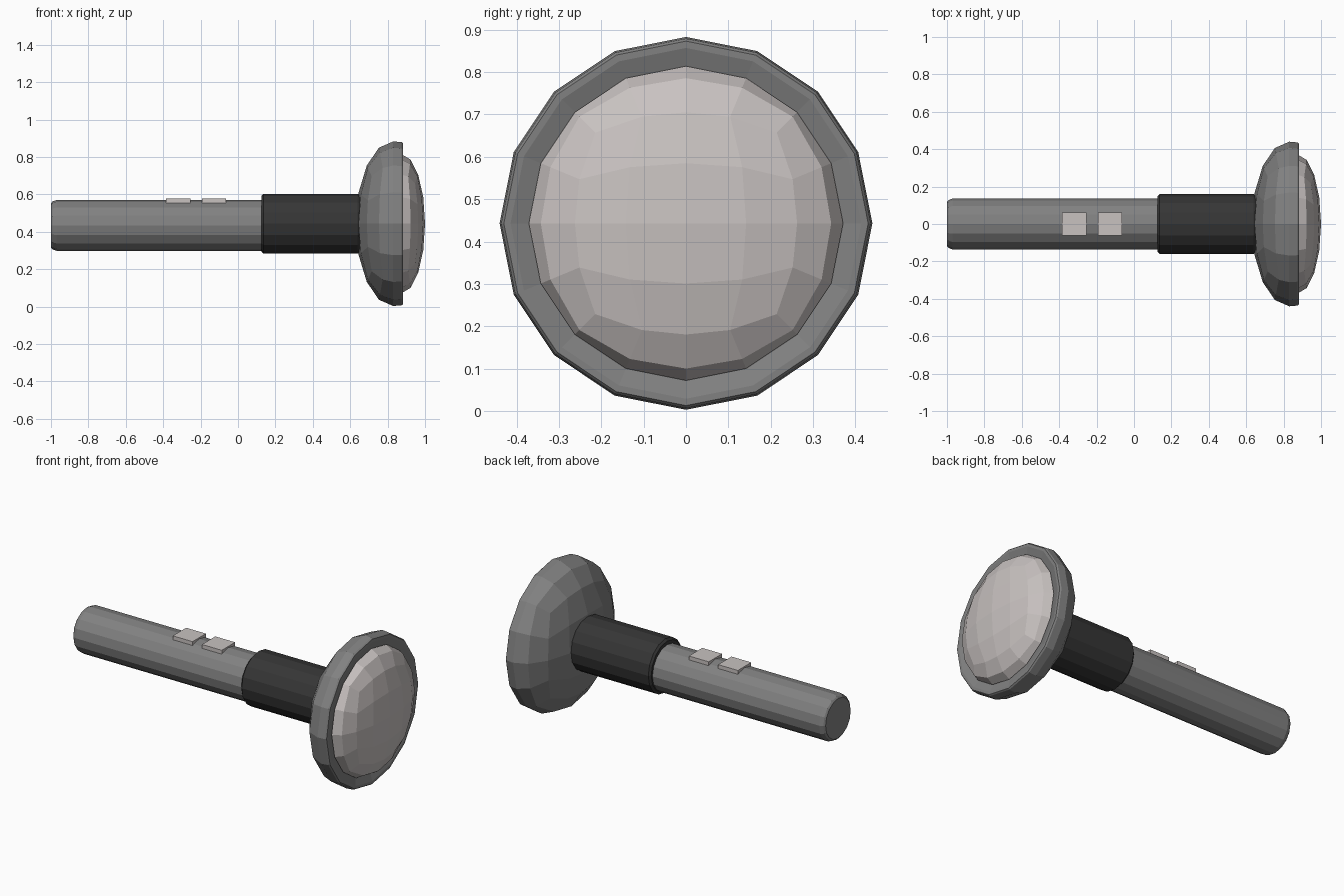
import bpy, bmesh, math
from mathutils import Vector

if "Cube" in bpy.data.objects:
    bpy.data.objects.remove(bpy.data.objects["Cube"])

AXIS_Z = 0.443


def material(name, rgb):
    m = bpy.data.materials.new(name)
    m.diffuse_color = (*rgb, 1)
    m.use_nodes = True
    m.node_tree.nodes["Principled BSDF"].inputs["Base Color"].default_value = m.diffuse_color
    return m


GREY = material("mid grey", (0.22, 0.22, 0.22))
DARK = material("dark rubber", (0.036, 0.036, 0.036))
PALE = material("pale lens", (0.58, 0.54, 0.53))


def finish(bm, name, mat):
    bmesh.ops.recalc_face_normals(bm, faces=bm.faces)
    mesh = bpy.data.meshes.new(name)
    bm.to_mesh(mesh)
    bm.free()
    mesh.materials.append(mat)
    ob = bpy.data.objects.new(name, mesh)
    bpy.context.collection.objects.link(ob)
    return ob


def quad_sphere(depth, radius):
    """Squashed ball of 4 x 4 quads per cube side, centred on the origin."""
    bm = bmesh.new()
    bmesh.ops.create_cube(bm, size=2)
    bmesh.ops.subdivide_edges(bm, edges=bm.edges[:], cuts=3, use_grid_fill=True)
    for v in bm.verts:
        d = Vector([math.tan(c * math.pi / 4) for c in v.co]).normalized()
        v.co = (d.x * depth, d.y * radius, d.z * radius)
    return bm


def keep_half(bm, side):
    """Remove the half of the ball on the other side of x = 0."""
    doomed = [f for f in bm.faces if f.calc_center_median().x * side < 0]
    bmesh.ops.delete(bm, geom=doomed, context='FACES')


def lathe(name, profile, mat, z, sides=16):
    """Closed turned part along x from (x, radius) pairs."""
    bm = bmesh.new()
    rings = []
    for x, r in profile:
        rings.append([bm.verts.new((x, r * math.sin(2 * math.pi * i / sides),
                                    z + r * math.cos(2 * math.pi * i / sides)))
                      for i in range(sides)])
    for a, b in zip(rings, rings[1:]):
        for i in range(sides):
            j = (i + 1) % sides
            bm.faces.new((a[i], a[j], b[j], b[i]))
    bm.faces.new(rings[0])
    bm.faces.new(rings[-1])
    return finish(bm, name, mat)


# Handle and grip collar
lathe("handle", [(-1, 0.118), (-0.992, 0.128), (-0.97, 0.136), (0.16, 0.136)],
      GREY, 0.434)
lathe("grip_collar", [(0.125, 0.148), (0.136, 0.16), (0.64, 0.16), (0.66, 0.15)],
      DARK, AXIS_Z)

# Head: rounded back, then a rim that steps into a shallow recess
head = quad_sphere(0.2, 0.44)
keep_half(head, -1)
edge = [e for e in head.edges if e.is_boundary]
last = 0.44
for x, r in [(0.045, 0.436), (0.053, 0.43), (0.053, 0.414), (0.038, 0.365)]:
    new = bmesh.ops.extrude_edge_only(head, edges=edge)["geom"]
    for v in new:
        if isinstance(v, bmesh.types.BMVert):
            v.co = (x, v.co.y * r / last, v.co.z * r / last)
    edge = [e for e in new if isinstance(e, bmesh.types.BMEdge)]
    last = r
bmesh.ops.contextual_create(head, geom=edge)
finish(head, "head", GREY).location = (0.83, 0, AXIS_Z)

# Domed lens
lens = quad_sphere(0.125, 0.371)
keep_half(lens, 1)
finish(lens, "lens", PALE).location = (0.875, 0, AXIS_Z)

# Two flat buttons on top of the handle
for i, x in enumerate((-0.32, -0.128)):
    bm = bmesh.new()
    bmesh.ops.create_cube(bm, size=1)
    for v in bm.verts:
        v.co = (v.co.x * 0.13, v.co.y * 0.125, v.co.z * 0.023)
    finish(bm, f"button_{i + 1}", PALE).location = (x, 0, 0.566)
